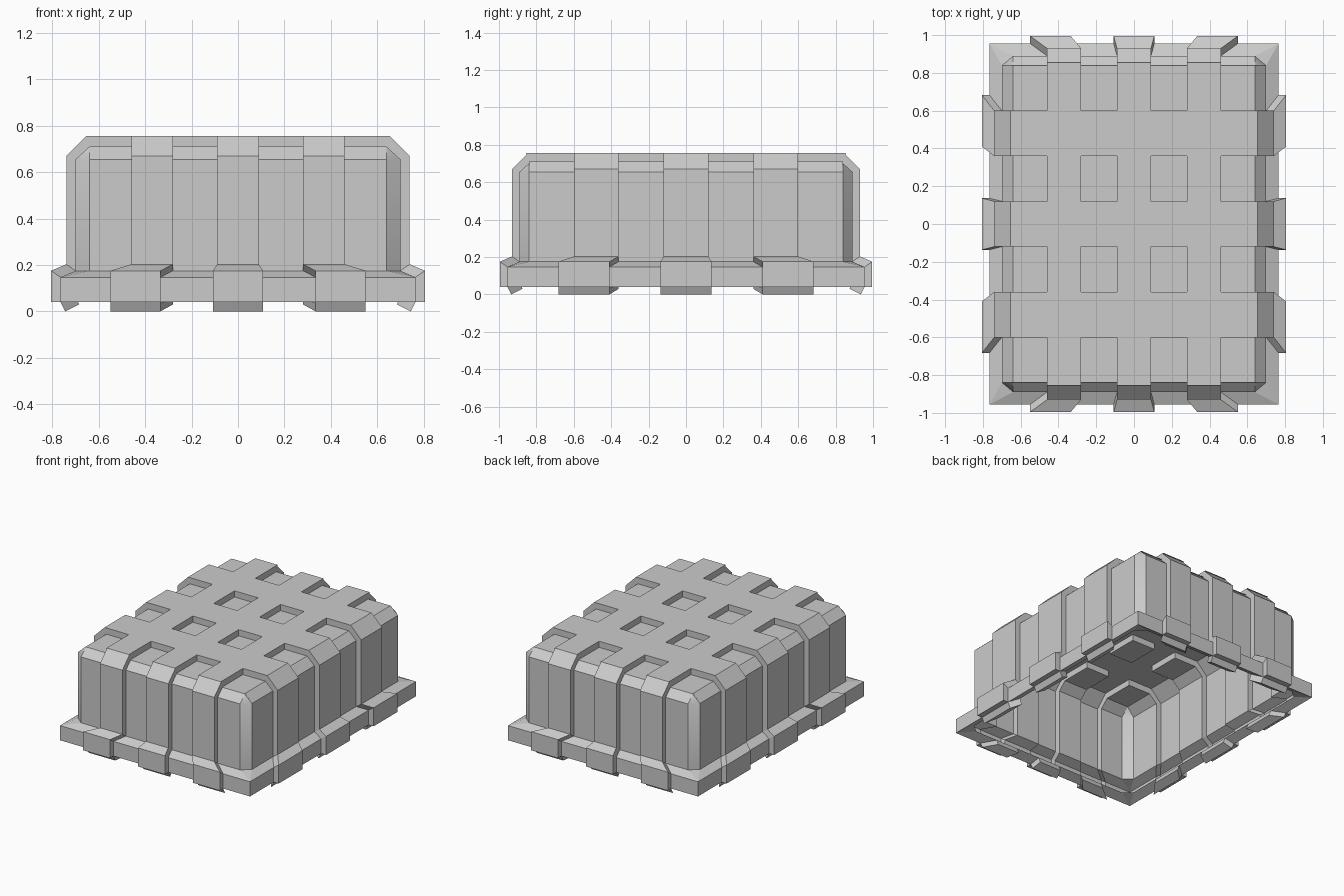
import bpy, bmesh

if "Cube" in bpy.data.objects:
    bpy.data.objects.remove(bpy.data.objects["Cube"])

# Band boundaries along each half-side: odd bands are raised ribs, even bands recessed
XS = [-0.64, -0.46, -0.28, -0.09, 0.09, 0.28, 0.46, 0.64]
YS = [-0.84, -0.60, -0.36, -0.12, 0.12, 0.36, 0.60, 0.84]
WX, WY = 0.70, 0.89            # recessed wall planes
FLARE = 0.065                  # rim overhang

# Profiles from top to bottom: (offset from wall, z, fans out with the rim)
RECESS = [(-0.06, 0.71, 0), (0, 0.655, 0), (0, 0.175, 0),
          (FLARE, 0.147, 1), (FLARE, 0.04, 1), (0, 0.07, 0)]
RIB = [(-0.045, 0.755, 0), (0.04, 0.67, 0), (0.04, 0.203, 0),
       (0.105, 0.175, 1), (0.105, 0.04, 1)]
FLAP = [(FLARE, 0.04, 1), (0.045, 0.0, 1), (-0.015, 0.03, 0), (0, 0.07, 0)]

bm = bmesh.new()
cache = {}


def vert(p):
    key = tuple(round(c, 4) for c in p)
    if key not in cache:
        cache[key] = bm.verts.new(key)
    return cache[key]


def face(points, smooth=False):
    vs = []
    for p in points:
        v = vert(p)
        if v not in vs:
            vs.append(v)
    if len(vs) > 2 and not bm.faces.get(vs):
        bm.faces.new(vs).smooth = smooth


def side_point(axis, sign, s, row):
    """Point on a wall: axis 0 = x walls, axis 1 = y walls."""
    off, z, fan = row
    if axis == 0:
        t = s * (WY + FLARE) / YS[-1] if fan else s
        return (sign * (WX + off), t, z)
    t = s * (WX + FLARE) / XS[-1] if fan else s
    return (t, sign * (WY + off), z)


def strip(axis, sign, s0, s1, rows):
    for a, b in zip(rows, rows[1:]):
        face([side_point(axis, sign, s, r)
              for s, r in ((s0, a), (s1, a), (s1, b), (s0, b))])


# Walls, ribs and rim on all four sides
for axis, cuts in ((0, YS), (1, XS)):
    for sign in (-1, 1):
        for i in range(7):
            s0, s1 = cuts[i], cuts[i + 1]
            if i % 2 == 0:
                strip(axis, sign, s0, s1, RECESS)
                continue
            strip(axis, sign, s0, s1, RIB + FLAP)
            for s in (s0, s1):
                for k in range(4):      # rib flanks
                    face([side_point(axis, sign, s, r) for r in
                          (RECESS[k], RECESS[k + 1], RIB[k + 1], RIB[k])])
                face([side_point(axis, sign, s, r) for r in FLAP])

# Chamfered corners running into the square rim corners
for sx in (-1, 1):
    for sy in (-1, 1):
        for k in range(5):
            a, b = RECESS[k], RECESS[k + 1]
            ex, ey = sy * YS[-1], sx * XS[-1]
            face([side_point(0, sx, ex, a), side_point(1, sy, ey, a),
                  side_point(1, sy, ey, b), side_point(0, sx, ex, b)], k < 2)


# Waffle top: raised grid with square pockets
def top_point(i, j, high):
    x, y = XS[i], YS[j]
    if not high:
        return (x, y, 0.71)
    if i in (0, 7) and j not in (0, 7):
        x *= 0.655 / 0.64
    if j in (0, 7) and i not in (0, 7):
        y *= 0.855 / 0.84
    return (x, y, 0.755)


for i in range(7):
    for j in range(7):
        ring = [(i, j), (i + 1, j), (i + 1, j + 1), (i, j + 1)]
        pocket = i % 2 == 0 and j % 2 == 0
        face([top_point(*c, not pocket) for c in ring])
        if pocket:
            for (a, b), (c, d) in zip(ring, ring[1:] + ring[:1]):
                outer = (a == c and a in (0, 7)) or (b == d and b in (0, 7))
                if not outer:
                    face([top_point(a, b, False), top_point(c, d, False),
                          top_point(c, d, True), top_point(a, b, True)])

bmesh.ops.recalc_face_normals(bm, faces=bm.faces)

# Make sure the sheet faces outward (top points up)
top = max(bm.faces, key=lambda f: f.calc_center_median().z)
if top.normal.z < 0:
    bmesh.ops.reverse_faces(bm, faces=bm.faces)

mesh = bpy.data.meshes.new("ribbed_cover")
bm.to_mesh(mesh)
bm.free()
bpy.context.collection.objects.link(bpy.data.objects.new("ribbed_cover", mesh))
